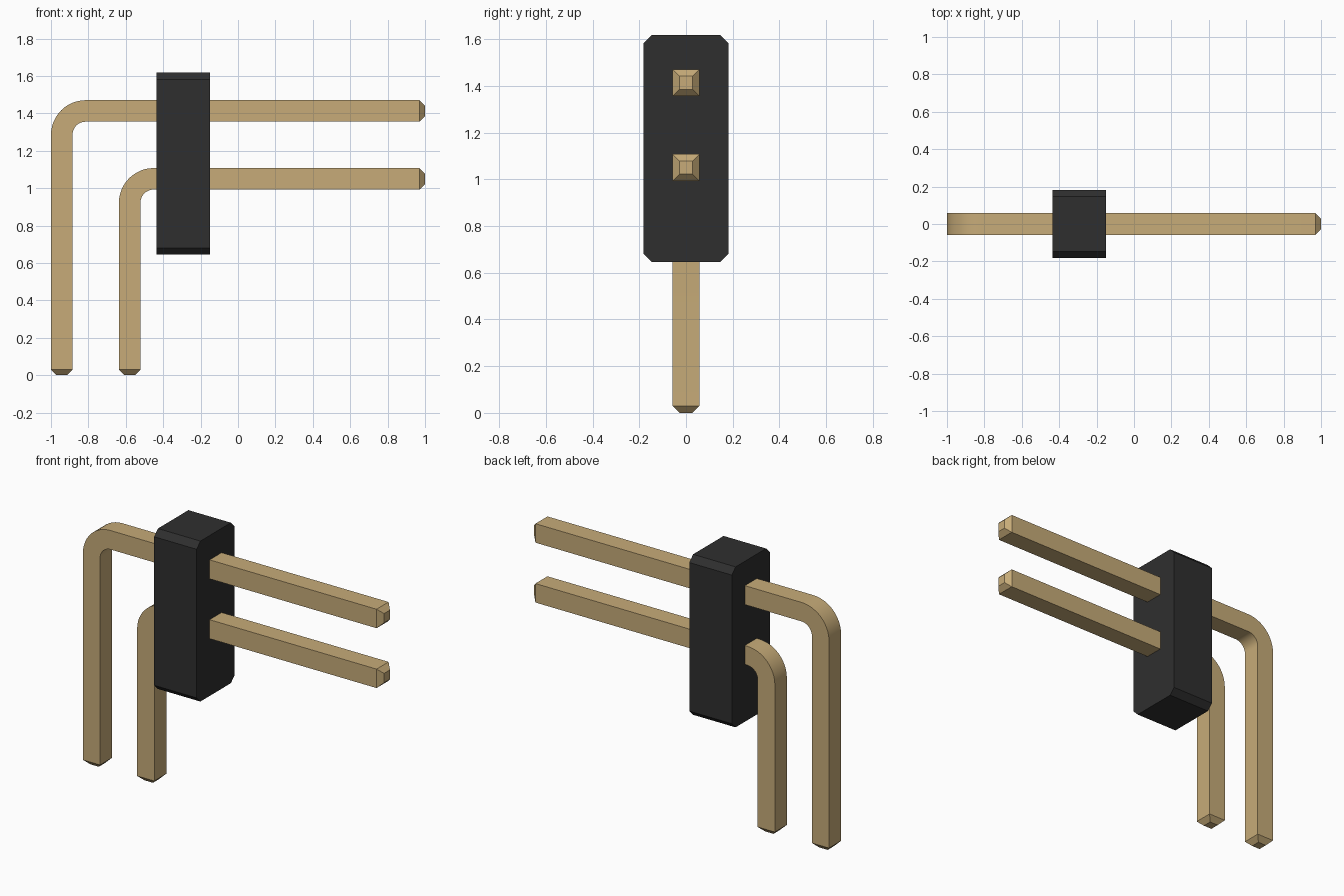
import bpy, bmesh, math
from mathutils import Vector

cube = bpy.data.objects.get("Cube")
if cube:
    bpy.data.objects.remove(cube, do_unlink=True)


def make_material(name, color):
    mat = bpy.data.materials.new(name)
    mat.use_nodes = True
    mat.diffuse_color = color
    bsdf = next(n for n in mat.node_tree.nodes if n.type == 'BSDF_PRINCIPLED')
    bsdf.inputs["Base Color"].default_value = color
    bsdf.inputs["Roughness"].default_value = 0.6
    return mat


gold = make_material("gold metal", (0.57, 0.41, 0.19, 1))
black = make_material("black plastic", (0.028, 0.028, 0.028, 1))


def add_loft(name, rings, mat):
    """Skin a list of equal-sized point rings and cap both ends."""
    bm = bmesh.new()
    loops = [[bm.verts.new(p) for p in ring] for ring in rings]
    for a, b in zip(loops, loops[1:]):
        for i in range(len(a)):
            j = (i + 1) % len(a)
            bm.faces.new((a[i], a[j], b[j], b[i]))
    bm.faces.new(loops[0])
    bm.faces.new(loops[-1])
    bmesh.ops.recalc_face_normals(bm, faces=bm.faces[:])
    mesh = bpy.data.meshes.new(name)
    bm.to_mesh(mesh)
    bm.free()
    mesh.materials.append(mat)
    obj = bpy.data.objects.new(name, mesh)
    bpy.context.collection.objects.link(obj)
    bpy.ops.object.select_all(action='DESELECT')
    obj.select_set(True)
    bpy.context.view_layer.objects.active = obj
    bpy.ops.object.shade_smooth_by_angle(angle=math.radians(25))
    return obj


# Housing: block with chamfered long edges
half_w, low, high, chamfer = 0.182, 0.645, 1.618, 0.036
outline = []
for sy, z, sz in ((1, low, 1), (1, high, -1), (-1, high, -1), (-1, low, 1)):
    corner = [(sy * (half_w - chamfer), z), (sy * half_w, z + sz * chamfer)]
    outline += corner if sy * sz > 0 else corner[::-1]
add_loft("housing", [[(x, y, z) for y, z in outline] for x in (-0.435, -0.15)], black)

# Bent square pins with tapered tips
HALF, TIP_HALF, TIP, RADIUS, STEPS = 0.0575, 0.028, 0.03, 0.128, 12


def square_ring(x, z, angle, half):
    """Square section at (x, z); angle turns its normal from up to along +x."""
    side = Vector((-math.cos(angle), 0, math.sin(angle))) * half
    depth = Vector((0, half, 0))
    c = Vector((x, 0, z))
    return [c + side + depth, c + side - depth, c - side - depth, c - side + depth]


def add_pin(name, x, z):
    right = math.pi / 2
    rings = [square_ring(x, 0, 0, TIP_HALF), square_ring(x, TIP, 0, HALF)]
    for i in range(STEPS + 1):
        a = right * i / STEPS
        rings.append(square_ring(x + RADIUS * (1 - math.cos(a)),
                                 z - RADIUS * (1 - math.sin(a)), a, HALF))
    rings += [square_ring(1 - TIP, z, right, HALF), square_ring(1, z, right, TIP_HALF)]
    add_loft(name, rings, gold)


add_pin("outer_pin", -0.9425, 1.413)
add_pin("inner_pin", -0.579, 1.05)
